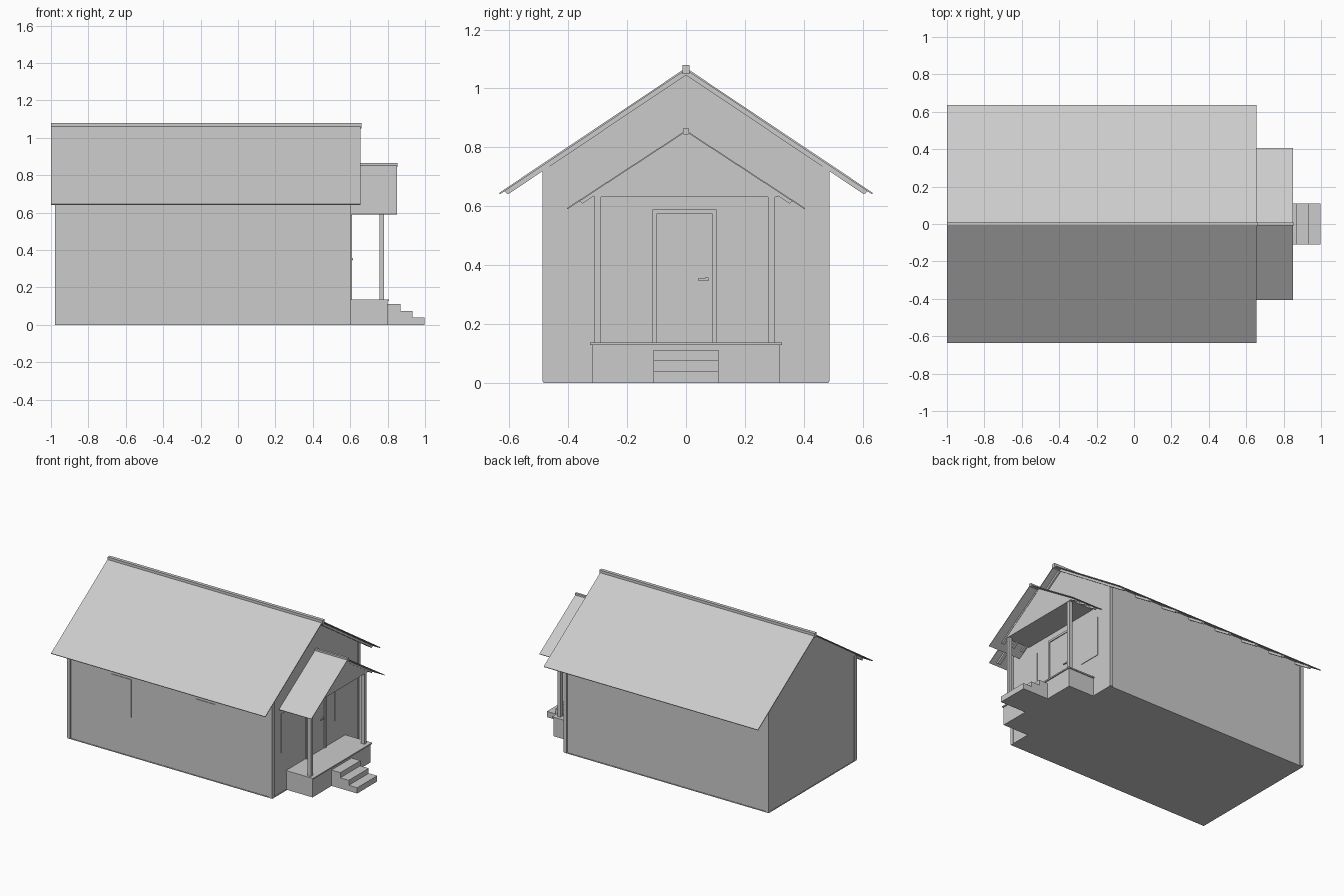
import bpy, bmesh

if "Cube" in bpy.data.objects:
    bpy.data.objects.remove(bpy.data.objects["Cube"])

mat = bpy.data.materials.new("light grey")
mat.diffuse_color = (0.6, 0.6, 0.6, 1)
mat.use_nodes = True
mat.node_tree.nodes["Principled BSDF"].inputs["Base Color"].default_value = mat.diffuse_color


def prism(name, profile, x0, x1):
    """Extrude a (y, z) profile along x."""
    bm = bmesh.new()
    face = bm.faces.new([bm.verts.new((x0, y, z)) for y, z in profile])
    ext = bmesh.ops.extrude_face_region(bm, geom=[face])
    verts = [v for v in ext["geom"] if isinstance(v, bmesh.types.BMVert)]
    bmesh.ops.translate(bm, vec=(x1 - x0, 0, 0), verts=verts)
    bmesh.ops.recalc_face_normals(bm, faces=bm.faces)
    me = bpy.data.meshes.new(name)
    bm.to_mesh(me)
    bm.free()
    me.materials.append(mat)
    ob = bpy.data.objects.new(name, me)
    bpy.context.collection.objects.link(ob)
    return ob


def box(name, x0, x1, y0, y1, z0, z1):
    return prism(name, [(y0, z0), (y1, z0), (y1, z1), (y0, z1)], x0, x1)


def house_shape(name, half, base, peak, slope, x0, x1):
    """Wall block with a gabled top."""
    e = peak - slope * half
    prism(name, [(-half, base), (half, base), (half, e), (0, peak), (-half, e)], x0, x1)


def chevron(name, half, peak, slope, thick, x0, x1, cut):
    """Inverted V strip: roof sheet or rafter pair, ends cut square to the slope."""
    e, h = peak - slope * half, half - cut
    b = peak - thick - slope * h
    prism(name, [(-half, e), (0, peak), (half, e), (h, b), (0, peak - thick), (-h, b)], x0, x1)


S, PS = 0.669, 0.654  # main and porch roof slopes

# Main building
house_shape("house_walls", 0.48, 0.004, 1.063, S, -0.975, 0.6)
box("floor_slab", -0.978, 0.604, -0.484, 0.484, 0, 0.005)
for x0 in (-0.979, 0.581):
    for y0 in (-0.487, 0.463):
        box("corner_board", x0, x0 + 0.024, y0, y0 + 0.024, 0.005, 0.735)

# Main roof with rafters and ridge cap
chevron("main_roof", 0.635, 1.07, S, 0.007, -1.0, 0.655, 0.003)
box("ridge_cap", -1.0, 0.661, -0.012, 0.012, 1.05, 1.08)
for i in range(8):
    x = -0.927 + i * 0.218
    chevron("rafter", 0.617, 1.064, S, 0.019, x - 0.011, x + 0.011, 0.012)

# Porch deck and steps
box("porch_base", 0.6, 0.8, -0.32, 0.32, 0, 0.128)
box("porch_deck", 0.6, 0.807, -0.327, 0.327, 0.128, 0.137)
for x1, z0, z1 in ((0.868, 0.075, 0.111), (0.933, 0.04, 0.075), (0.998, 0, 0.04)):
    box("step", 0.8, x1, -0.11, 0.11, z0, z1)

# Porch posts and roof
for y in (-0.3, 0.29):
    box("porch_post", 0.757, 0.781, y - 0.012, y + 0.012, 0.137, 0.633)
house_shape("porch_gable", 0.312, 0.631, 0.853, PS, 0.6, 0.785)
chevron("porch_roof", 0.405, 0.858, PS, 0.005, 0.6, 0.85, 0.002)
box("porch_ridge_cap", 0.6, 0.853, -0.008, 0.008, 0.843, 0.865)
for x in (0.62, 0.695, 0.775):
    chevron("porch_rafter", 0.362, 0.854, PS, 0.015, x - 0.01, x + 0.012, 0.01)

# Door with frame and handle
Y0, Y1 = -0.114, 0.104
box("door", 0.598, 0.603, Y0 + 0.014, Y1 - 0.014, 0.137, 0.574)
for y in (Y0, Y1 - 0.014):
    box("door_frame_side", 0.598, 0.609, y, y + 0.014, 0.137, 0.588)
box("door_frame_top", 0.598, 0.609, Y0, Y1, 0.574, 0.588)
box("handle_stem", 0.602, 0.612, 0.064, 0.076, 0.345, 0.357)
box("handle_lever", 0.608, 0.614, 0.04, 0.076, 0.348, 0.354)

# Windows beside the door and on the front wall
for y in (-0.305, 0.285):
    box("porch_window", 0.598, 0.604, y - 0.078, y + 0.078, 0.28, 0.555)
for x in (-0.563, 0.088):
    box("side_window", x - 0.076, x + 0.076, -0.484, -0.478, 0.275, 0.54)
